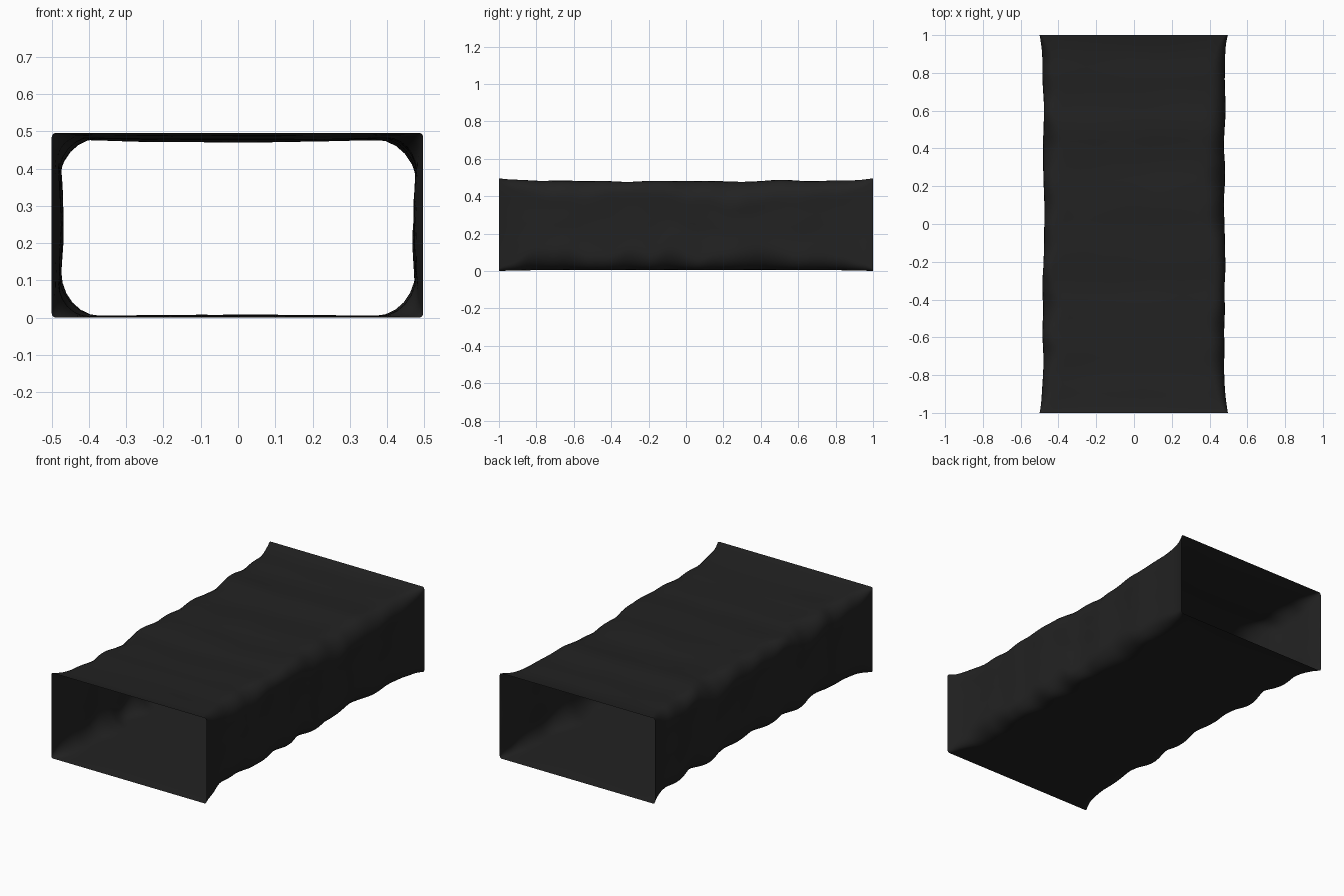
import bpy, bmesh, math, random
from mathutils import noise, Vector

if "Cube" in bpy.data.objects:
    bpy.data.objects.remove(bpy.data.objects["Cube"])

fabric = bpy.data.materials.new("black fabric")
fabric.diffuse_color = (0.016, 0.016, 0.016, 1)
fabric.use_nodes = True
fabric.node_tree.nodes["Principled BSDF"].inputs["Base Color"].default_value = fabric.diffuse_color

ROWS = 96        # steps along the tunnel
ARC = 6          # steps round each corner
SIDE, FLAT = 10, 20


def wobble(y, seed, freq=5.0):
    return noise.noise(Vector((y * freq, seed * 7.3, 0.37 * seed)))


# Rounded rectangle whose corners slacken away from the taut end hoops
def section(y):
    slack = 1 - math.exp(-(1 - abs(y)) / 0.09)
    left = -0.5 + slack * (0.02 + 0.012 * wobble(y, 1))
    right = 0.497 - slack * (0.018 + 0.012 * wobble(y, 2))
    top = 0.5 - slack * (0.014 + 0.01 * wobble(y, 3))
    bottom = 0.004 + slack * 0.005
    # corners: bottom right, top right, top left, bottom left
    corners = [(right, bottom, 1, -1), (right, top, 1, 1),
               (left, top, -1, 1), (left, bottom, -1, -1)]
    rings = []
    for k, (cx, cz, sx, sz) in enumerate(corners):
        rx = 0.012 + slack * (0.068 + 0.06 * wobble(y, 11 + k, 6.0))
        rz = 0.012 + slack * (0.078 + 0.07 * wobble(y, 11 + k, 6.0))
        arc = []
        for i in range(ARC + 1):
            a = math.radians(-90 + 90 * k + 90 * i / ARC)
            arc.append((cx - sx * rx + rx * math.cos(a),
                        cz - sz * rz + rz * math.sin(a)))
        rings.append(arc)
    pts = []
    for k in range(4):
        pts += rings[k]
        a, b = rings[k][-1], rings[(k + 1) % 4][0]
        n = SIDE if k % 2 == 0 else FLAT
        for i in range(1, n):
            t = i / n
            x, z = a[0] + (b[0] - a[0]) * t, a[1] + (b[1] - a[1]) * t
            # slight inward sag of each panel
            sag = slack * math.sin(math.pi * t) * (
                0.005 + 0.005 * noise.noise(Vector((y * 4, t * 3, k * 9.1))))
            if k == 0:
                x -= sag
            elif k == 1:
                z -= sag
            elif k == 2:
                x += sag
            else:
                z += sag * 0.4
            pts.append((x, z))
    return pts


# Open cloth tunnel
bm = bmesh.new()
rows = []
for j in range(ROWS + 1):
    y = -1 + 2 * j / ROWS
    rows.append([bm.verts.new((x, y, z)) for x, z in section(y)])
for a, b in zip(rows, rows[1:]):
    n = len(a)
    for i in range(n):
        bm.faces.new((a[i], a[(i + 1) % n], b[(i + 1) % n], b[i])).smooth = True
bmesh.ops.recalc_face_normals(bm, faces=bm.faces)
low = min(v.co.z for v in bm.verts)
for v in bm.verts:
    v.co.z -= low
mesh = bpy.data.meshes.new("cloth_tunnel")
bm.to_mesh(mesh)
bm.free()
mesh.materials.append(fabric)
tunnel = bpy.data.objects.new("cloth_tunnel", mesh)
bpy.context.collection.objects.link(tunnel)
